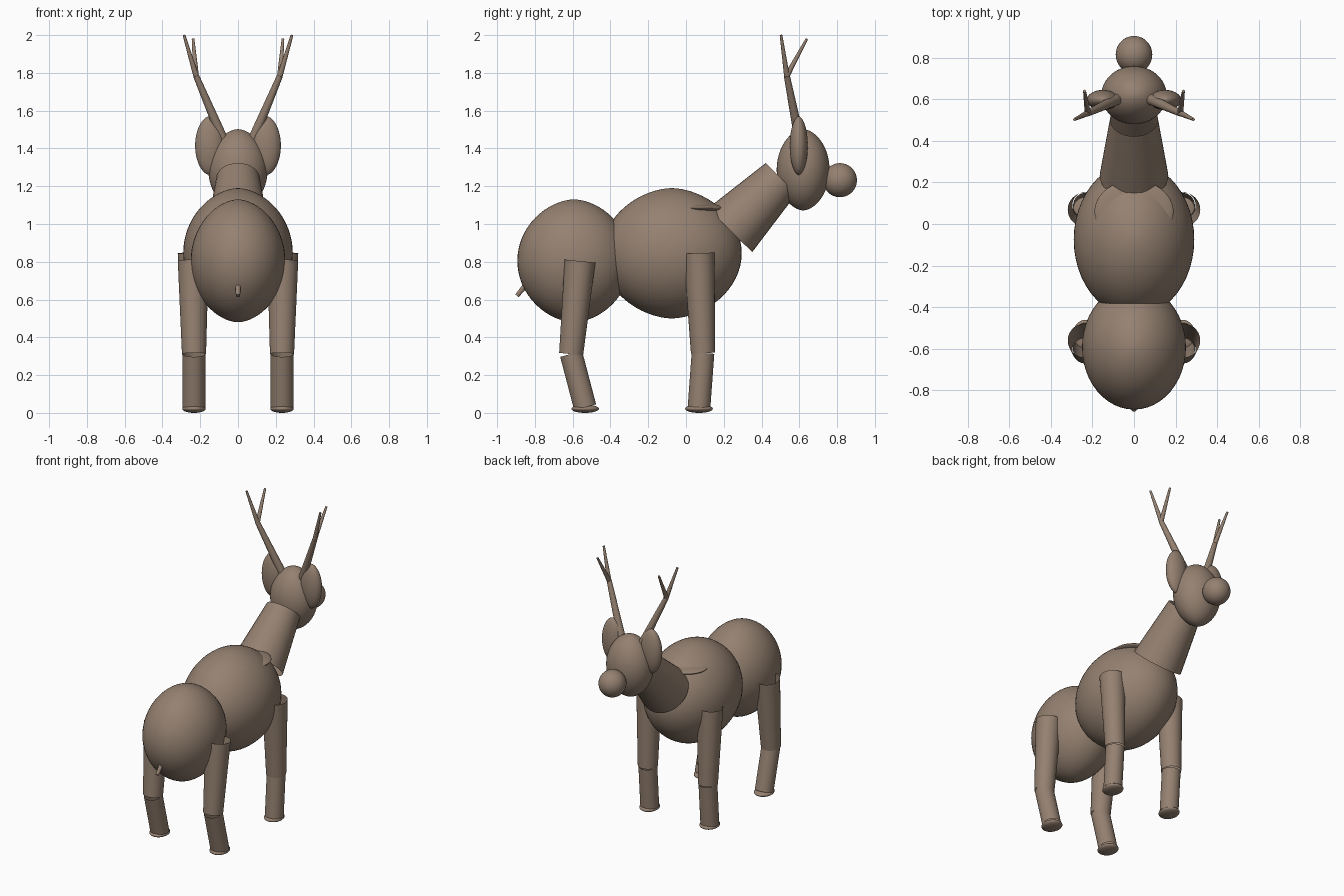
import bpy
import bmesh
from math import radians
from mathutils import Vector

cube = bpy.data.objects.get("Cube")
if cube:
    bpy.data.objects.remove(cube, do_unlink=True)

brown = bpy.data.materials.new("warm brown")
brown.use_nodes = True
COLOUR = (0.30, 0.22, 0.165, 1)
brown.diffuse_color = COLOUR
brown.node_tree.nodes["Principled BSDF"].inputs["Base Color"].default_value = COLOUR


def finish(name, bm):
    """Turn a bmesh into a smooth-shaded brown object."""
    mesh = bpy.data.meshes.new(name)
    bm.to_mesh(mesh)
    bm.free()
    obj = bpy.data.objects.new(name, mesh)
    bpy.context.collection.objects.link(obj)
    mesh.materials.append(brown)
    bpy.ops.object.select_all(action="DESELECT")
    obj.select_set(True)
    bpy.context.view_layer.objects.active = obj
    bpy.ops.object.shade_smooth_by_angle(angle=radians(40))
    return obj


def blob(name, centre, radii, point=0.0):
    """Ellipsoid; point draws the top and bottom to a slight tip."""
    bm = bmesh.new()
    bmesh.ops.create_uvsphere(bm, u_segments=48, v_segments=32, radius=1)
    for v in bm.verts:
        squeeze = max(1 - v.co.z ** 2, 0.0) ** (point / 2) if point else 1
        v.co = Vector((v.co.x * squeeze * radii[0],
                       v.co.y * squeeze * radii[1],
                       v.co.z * radii[2])) + Vector(centre)
    return finish(name, bm)


def tube(name, start, end, r_start, r_end, capped=False):
    """Tapered round tube between two points."""
    start, end = Vector(start), Vector(end)
    axis = end - start
    bm = bmesh.new()
    bmesh.ops.create_cone(bm, cap_ends=capped, segments=32, radius1=r_start,
                          radius2=r_end, depth=axis.length)
    turn = axis.to_track_quat("Z", "Y")
    for v in bm.verts:
        v.co = turn @ v.co + (start + end) / 2
    return finish(name, bm)


# Body
blob("hindquarters", (0, -0.593, 0.805), (0.25, 0.30, 0.325), 0.12)
blob("chest", (0, -0.075, 0.845), (0.29, 0.37, 0.345), 0.12)
blob("withers", (0, 0.06, 1.085), (0.19, 0.15, 0.025))
tube("tail", (0, -0.82, 0.71), (0, -0.895, 0.62), 0.018, 0.011, True)

# Neck and head
tube("neck", (0, 0.233, 0.967), (0, 0.504, 1.242), 0.165, 0.115)
blob("head", (0, 0.62, 1.287), (0.157, 0.14, 0.215), 0.12)
blob("snout", (0, 0.815, 1.232), (0.088, 0.09, 0.09))

for side, s in (("left", 1), ("right", -1)):
    # Ears
    blob(f"{side}_ear", (s * 0.15, 0.597, 1.415), (0.077, 0.048, 0.155), 0.1)

    # Antlers
    fork = (s * 0.222, 0.534, 1.785)
    tube(f"{side}_antler_beam", (s * 0.08, 0.60, 1.45), fork, 0.027, 0.016, True)
    tube(f"{side}_antler_rear_tine", fork, (s * 0.286, 0.503, 2.0), 0.015, 0.007, True)
    tube(f"{side}_antler_front_tine", fork, (s * 0.238, 0.64, 1.98), 0.015, 0.007, True)

    # Legs, each as thigh, shin and flat hoof
    for end, hip, knee, foot in (
        ("front", (0.069, 0.846), (0.09, 0.317), (0.069, 0.03)),
        ("hind", (-0.561, 0.804), (-0.608, 0.312), (-0.534, 0.03)),
    ):
        x = s * 0.233
        tube(f"{side}_{end}_thigh", (s * 0.237, *hip), (x, *knee), 0.082, 0.064)
        tube(f"{side}_{end}_shin", (x, *knee), (x, *foot), 0.060, 0.060)
        blob(f"{side}_{end}_hoof", (x, foot[0], 0.022), (0.062, 0.073, 0.022))
